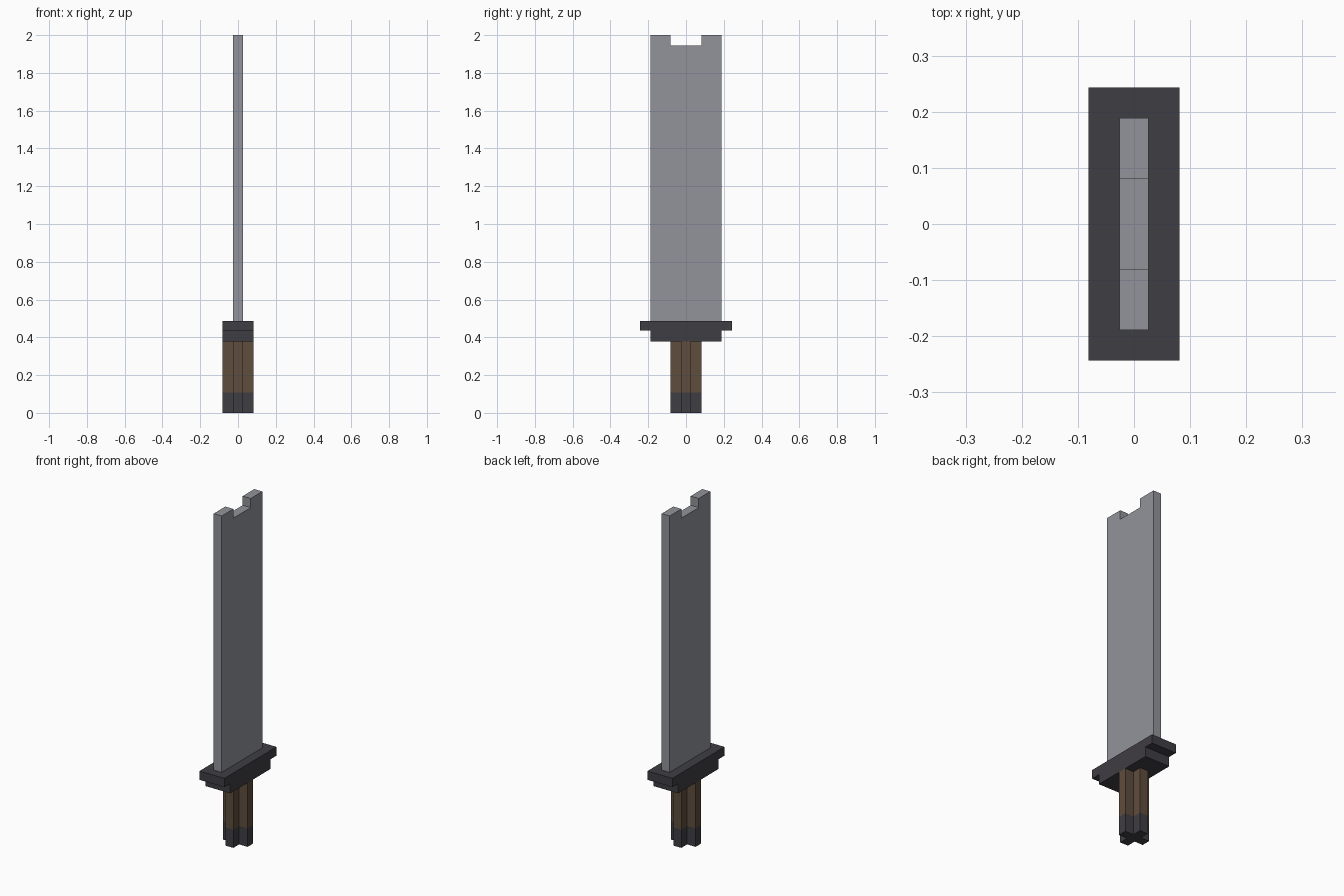
import bpy
import bmesh

cube = bpy.data.objects.get("Cube")
if cube:
    bpy.data.objects.remove(cube, do_unlink=True)


def srgb(r, g, b):
    """Convert 0-255 display values to a linear colour."""
    def lin(c):
        c /= 255
        return c / 12.92 if c <= 0.04045 else ((c + 0.055) / 1.055) ** 2.4
    return (lin(r), lin(g), lin(b), 1.0)


def material(name, colour):
    mat = bpy.data.materials.new(name)
    mat.use_nodes = True
    mat.diffuse_color = colour
    bsdf = next(n for n in mat.node_tree.nodes if n.type == 'BSDF_PRINCIPLED')
    bsdf.inputs["Base Color"].default_value = colour
    return mat


steel = material("steel grey", srgb(145, 148, 155))
dark = material("dark iron", srgb(63, 61, 67))
wood = material("brown wood", srgb(95, 77, 61))


def prism(name, profile, axis, start, end, mat):
    """Extrude a flat profile along z (profile in x, y) or x (profile in y, z)."""
    def place(a, b, d):
        return (a, b, d) if axis == 'z' else (d, a, b)
    bm = bmesh.new()
    face = bm.faces.new([bm.verts.new(place(a, b, start)) for a, b in profile])
    moved = bmesh.ops.extrude_face_region(bm, geom=[face])["geom"]
    verts = [v for v in moved if isinstance(v, bmesh.types.BMVert)]
    bmesh.ops.translate(bm, verts=verts, vec=place(0, 0, end - start))
    bmesh.ops.recalc_face_normals(bm, faces=bm.faces)
    mesh = bpy.data.meshes.new(name)
    bm.to_mesh(mesh)
    bm.free()
    mesh.materials.append(mat)
    obj = bpy.data.objects.new(name, mesh)
    bpy.context.collection.objects.link(obj)
    return obj


T = 0.026   # half thickness of the blade and of the grip ribs
W = 0.081   # half width of the grip and guard
B = 0.189   # half width of the blade

# Cross-shaped grip and pommel
cross = [(T, T), (T, W), (-T, W), (-T, T), (-W, T), (-W, -T),
         (-T, -T), (-T, -W), (T, -W), (T, -T), (W, -T), (W, T)]
prism("pommel", cross, 'z', 0, 0.108, dark)
prism("grip", cross, 'z', 0.108, 0.378, wood)

# Stepped guard
guard = [(-B, 0.378), (B, 0.378), (B, 0.435), (0.243, 0.435),
         (0.243, 0.487), (-0.243, 0.487), (-0.243, 0.435), (-B, 0.435)]
prism("guard", guard, 'x', -W, W, dark)

# Blade with a square notch in its tip
blade = [(-B, 0.487), (B, 0.487), (B, 2), (W, 2),
         (W, 1.946), (-W, 1.946), (-W, 2), (-B, 2)]
prism("blade", blade, 'x', -T, T, steel)
